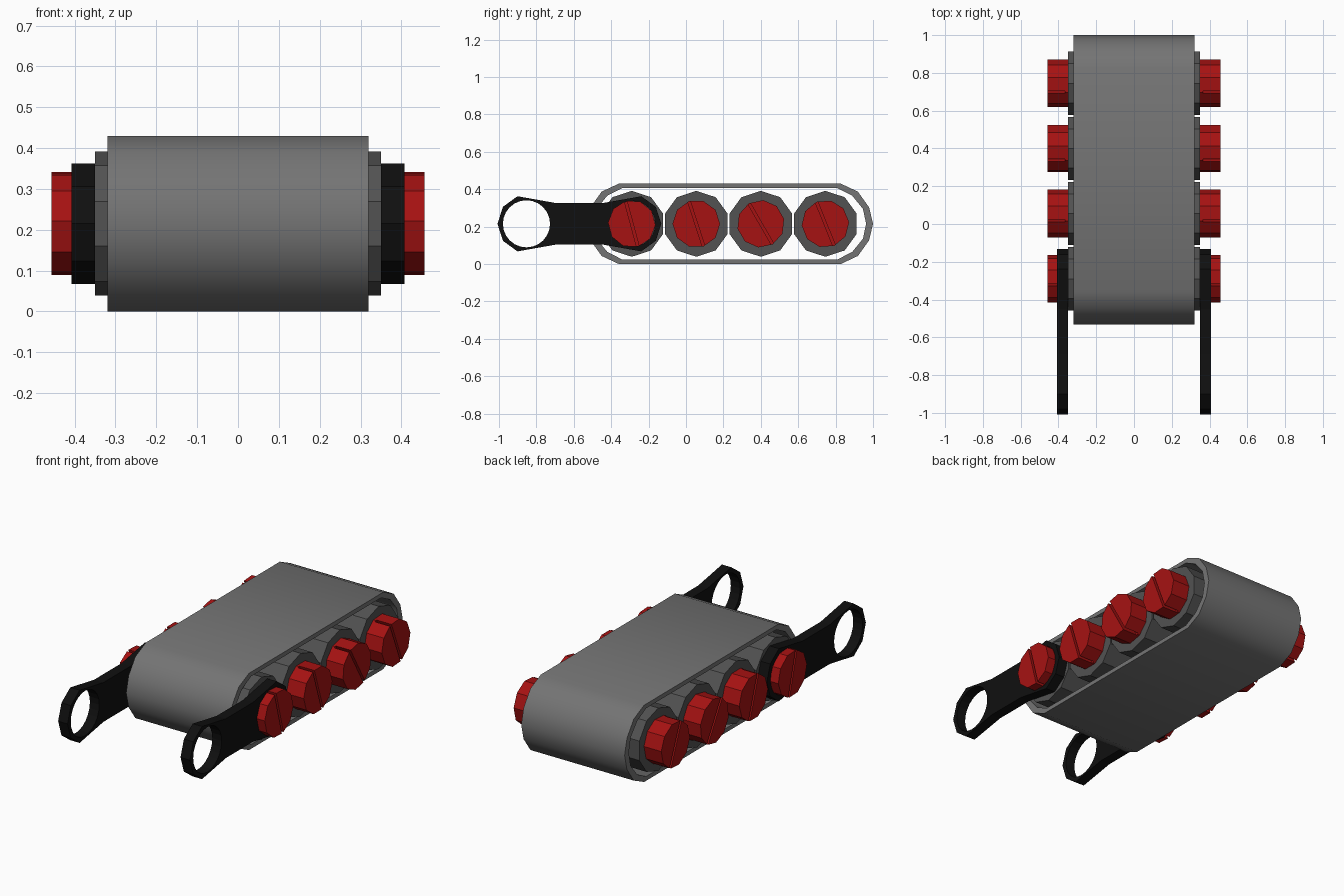
import bpy, bmesh, math

cube = bpy.data.objects.get("Cube")
if cube:
    bpy.data.objects.remove(cube, do_unlink=True)

ZC = 0.215                               # height of the wheel axes
WHEEL_Y = [-0.29, 0.055, 0.40, 0.745]
SLOT_TILT = [15, 18, 30, 22]             # screw slot angles from vertical


def material(name, rgb):
    m = bpy.data.materials.new(name)
    m.use_nodes = True
    m.diffuse_color = (*rgb, 1)
    m.node_tree.nodes["Principled BSDF"].inputs["Base Color"].default_value = (*rgb, 1)
    return m


BELT = material("belt grey", (0.175, 0.175, 0.175))
WHEEL = material("wheel dark grey", (0.085, 0.085, 0.085))
RED = material("bolt red", (0.38, 0.006, 0.006))
BLACK = material("arm black", (0.005, 0.005, 0.005))


def ring(y, z, r, n, start=0.0):
    """Regular polygon in the side plane, start angle in degrees."""
    return [(y + r * math.cos(math.radians(start) + 2 * math.pi * k / n),
             z + r * math.sin(math.radians(start) + 2 * math.pi * k / n)) for k in range(n)]


def prism(name, x0, x1, mat, *shapes):
    """Extrude side-plane shapes from x0 to x1. A shape is a list of loops:
    its outline followed by any holes."""
    bm = bmesh.new()
    for loops in shapes:
        edges = []
        for loop in loops:
            vs = [bm.verts.new((x0, y, z)) for y, z in loop]
            edges += [bm.edges.new((vs[i - 1], vs[i])) for i in range(len(vs))]
        if len(loops) == 1:
            faces = [bm.faces.new(vs)]
        else:
            fill = bmesh.ops.triangle_fill(bm, edges=edges, use_beauty=True)
            faces = [g for g in fill["geom"] if isinstance(g, bmesh.types.BMFace)]
        ext = bmesh.ops.extrude_face_region(bm, geom=faces, use_keep_orig=True)
        for v in ext["geom"]:
            if isinstance(v, bmesh.types.BMVert):
                v.co.x = x1
    bmesh.ops.recalc_face_normals(bm, faces=bm.faces[:])
    me = bpy.data.meshes.new(name)
    bm.to_mesh(me)
    bm.free()
    me.materials.append(mat)
    ob = bpy.data.objects.new(name, me)
    bpy.context.collection.objects.link(ob)
    return ob


def four_way(quarter, cy):
    """Mirror a quarter outline (top centre to end tip) into a closed loop."""
    right = quarter + [(y, -z) for y, z in reversed(quarter[:-1])]
    left = [(-y, -z) for y, z in right]
    return [(cy + y, ZC + z) for y, z in right + left]


# Track belt: a hollow loop with rounded ends
outer = four_way([(0.593, 0.215), (0.685, 0.172), (0.745, 0.088), (0.766, 0)], 0.234)
inner = four_way([(0.575, 0.191), (0.655, 0.150), (0.712, 0.080), (0.729, 0)], 0.234)
belt = prism("track_belt", -0.32, 0.32, BELT, [outer, inner])
bpy.ops.object.select_all(action='DESELECT')
belt.select_set(True)
bpy.context.view_layer.objects.active = belt
bpy.ops.object.shade_smooth_by_angle(angle=math.radians(35))

# Ten-sided road wheels across the full width
for i, y in enumerate(WHEEL_Y):
    prism(f"wheel_{i + 1}", -0.35, 0.35, WHEEL, [ring(y, ZC, 0.176, 10, 90)])


def slotted_half(y, r, gap, axis):
    """Half of a ten-sided bolt head, cut back from the slot line."""
    u = r - 0.325 * gap
    pts = [(u, gap)] + ring(0, 0, r, 10)[1:5] + [(-u, gap)]
    c, s = math.cos(axis), math.sin(axis)
    return [(y + a * c - b * s, ZC + a * s + b * c) for a, b in pts]


# Arm outline: two ten-sided eyes joined by a narrower bar
front_eye, rear_eye = -0.853, -0.287
eye = ring(0, 0, 0.155, 10, 108)[:6]     # far side of the eye, top to bottom
eye = [p for p in eye if p[0] < 0]
arm_outline = ([(front_eye + y, ZC + z) for y, z in eye]
               + [(-0.69, ZC - 0.11), (-0.45, ZC - 0.11)]
               + [(rear_eye - y, ZC + z) for y, z in reversed(eye)]
               + [(-0.45, ZC + 0.11), (-0.69, ZC + 0.11)])
arm_loops = [arm_outline, ring(front_eye, ZC, 0.126, 24), ring(rear_eye, ZC, 0.122, 24)]

for side, s in (("left", 1), ("right", -1)):
    prism(f"{side}_arm", s * 0.35, s * 0.408, BLACK, arm_loops)
    for i, (y, tilt) in enumerate(zip(WHEEL_Y, SLOT_TILT)):
        axis = math.radians(90 + tilt)
        # Bolt heads with a straight slot, standing on a thin base
        prism(f"{side}_bolt_base_{i + 1}", s * 0.34, s * 0.365, RED,
              [ring(y, ZC, 0.127, 10, 90 + tilt)])
        prism(f"{side}_bolt_head_{i + 1}", s * 0.365, s * 0.457, RED,
              [slotted_half(y, 0.127, 0.007, axis)],
              [slotted_half(y, 0.127, 0.007, axis + math.pi)])
